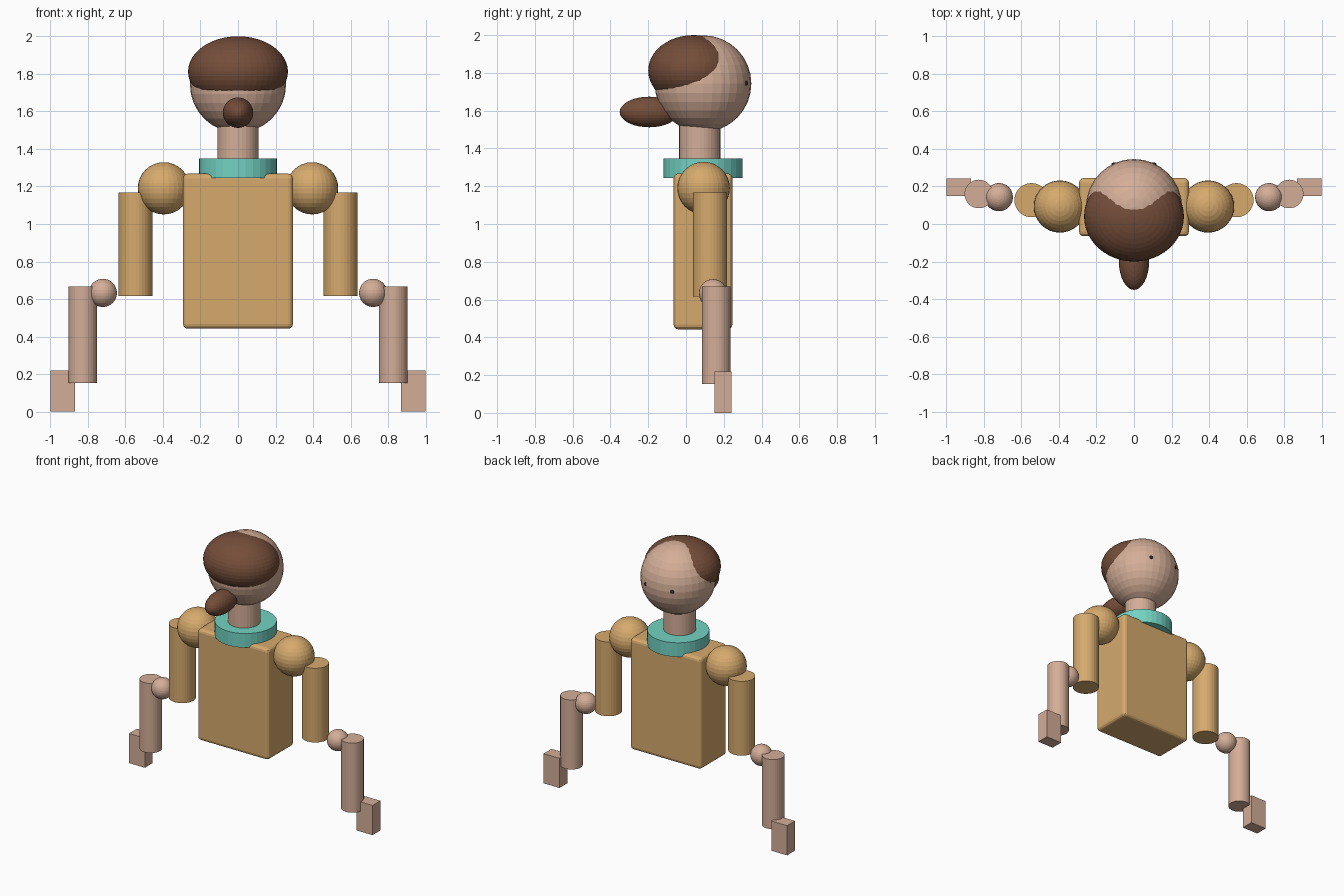
import bpy
import math

if "Cube" in bpy.data.objects:
    bpy.data.objects.remove(bpy.data.objects["Cube"])


def material(name, rgb):
    """Flat colour from 0-255 display values."""
    m = bpy.data.materials.new(name)
    lin = [((c / 255 + 0.055) / 1.055) ** 2.4 for c in rgb]
    m.diffuse_color = (*lin, 1)
    m.use_nodes = True
    m.node_tree.nodes["Principled BSDF"].inputs["Base Color"].default_value = m.diffuse_color
    return m


SKIN = material("skin", (212, 174, 152))
TAN = material("tan cloth", (214, 170, 109))
TEAL = material("teal collar", (115, 210, 195))
BROWN = material("brown hair", (116, 77, 57))
DARK = material("dark eye", (45, 30, 25))


def finish(name, mat, scale=(1, 1, 1)):
    o = bpy.context.object
    o.name = name
    o.scale = scale
    bpy.ops.object.transform_apply(location=False, rotation=False, scale=True)
    o.data.materials.append(mat)
    return o


def ball(name, mat, loc, radii, segments=32, rings=16):
    bpy.ops.mesh.primitive_uv_sphere_add(segments=segments, ring_count=rings, radius=1, location=loc)
    return finish(name, mat, radii)


def tube(name, mat, x, y, z0, z1, r):
    bpy.ops.mesh.primitive_cylinder_add(vertices=32, radius=r, depth=z1 - z0,
                                        location=(x, y, (z0 + z1) / 2))
    return finish(name, mat)


def box(name, mat, loc, size):
    bpy.ops.mesh.primitive_cube_add(size=1, location=loc)
    return finish(name, mat, size)


# Torso with rounded edges
torso = box("torso", TAN, (0, 0.09, 0.855), (0.585, 0.31, 0.826))
bevel = torso.modifiers.new("rounded edges", 'BEVEL')
bevel.width = 0.025
bevel.segments = 3

# Collar, neck and head
tube("collar", TEAL, 0, 0.09, 1.244, 1.348, 0.209)
tube("neck", SKIN, 0, 0.073, 1.26, 1.56, 0.109)
ball("head", SKIN, (0, 0.09, 1.743), (0.256, 0.256, 0.256))

# Hair cap and ponytail
ball("hair_cap", BROWN, (0, 0.04, 1.812), (0.266, 0.24, 0.188), 48, 24)
ball("ponytail", BROWN, (0, -0.195, 1.593), (0.081, 0.156, 0.081))

# Arms and eyes, one set per side
for side, s in (("left", -1), ("right", 1)):
    ball(side + "_shoulder", TAN, (s * 0.395, 0.093, 1.19), (0.139,) * 3)
    tube(side + "_upper_arm", TAN, s * 0.546, 0.127, 0.617, 1.167, 0.091)
    ball(side + "_elbow", SKIN, (s * 0.72, 0.143, 0.633), (0.075,) * 3)
    tube(side + "_forearm", SKIN, s * 0.827, 0.16, 0.152, 0.668, 0.076)
    box(side + "_hand", SKIN, (s * 0.934, 0.196, 0.11), (0.13, 0.092, 0.22))
    a = math.radians(25.5)
    ball(side + "_eye", DARK, (s * 0.247 * math.sin(a), 0.09 + 0.247 * math.cos(a), 1.745),
         (0.015,) * 3, 16, 8)
